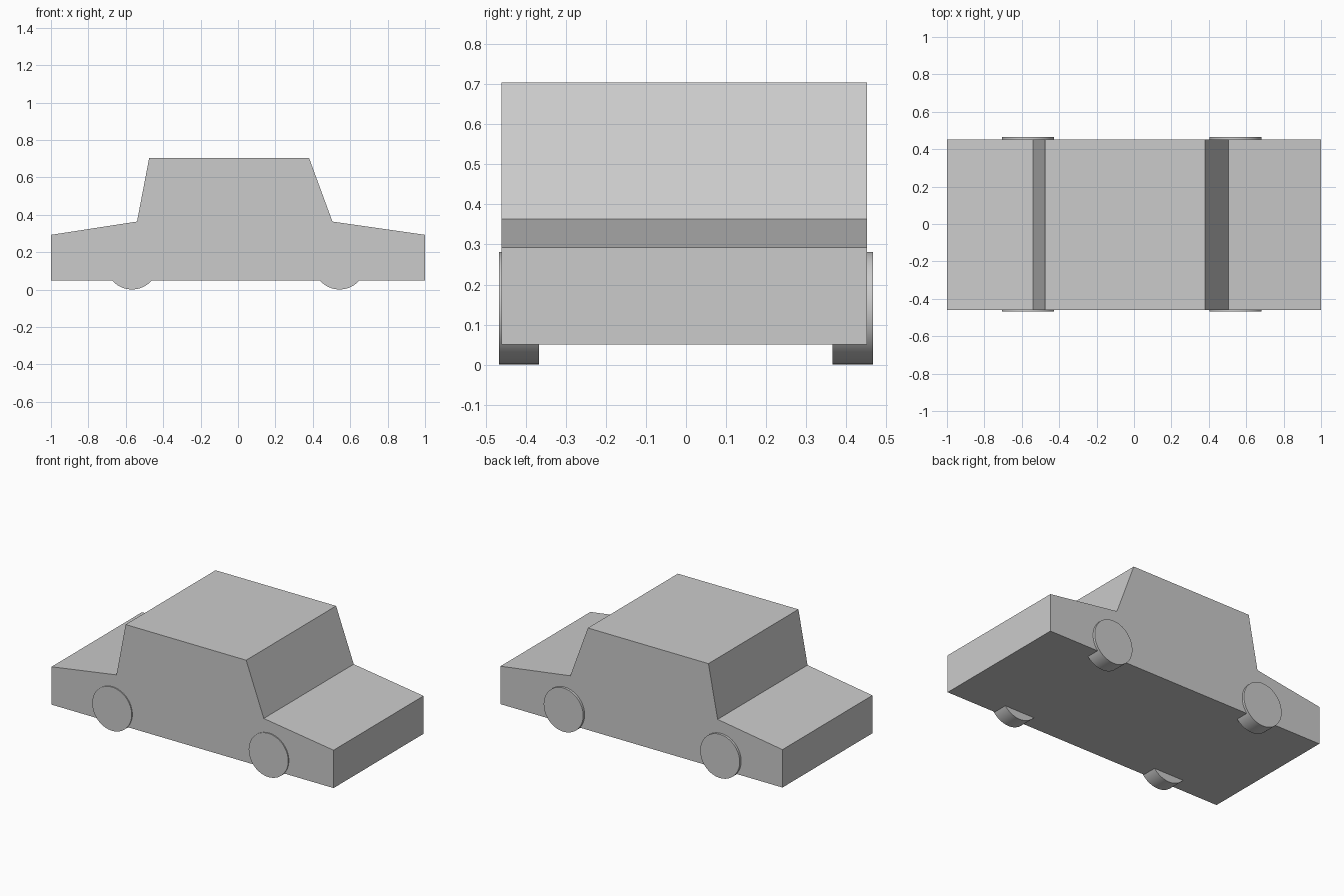
import bpy, bmesh
from math import radians

if "Cube" in bpy.data.objects:
    bpy.data.objects.remove(bpy.data.objects["Cube"])

# Car body: side profile extruded across the width
profile = [(-1, 0.05), (1, 0.05), (1, 0.293), (0.505, 0.364),
           (0.38, 0.704), (-0.475, 0.704), (-0.54, 0.364), (-1, 0.293)]
y_front, y_back = -0.46, 0.451

bm = bmesh.new()
face = bm.faces.new([bm.verts.new((x, y_front, z)) for x, z in profile])
side = bmesh.ops.extrude_face_region(bm, geom=[face])
verts = [g for g in side["geom"] if isinstance(g, bmesh.types.BMVert)]
bmesh.ops.translate(bm, verts=verts, vec=(0, y_back - y_front, 0))
bmesh.ops.recalc_face_normals(bm, faces=bm.faces)
mesh = bpy.data.meshes.new("car_body")
bm.to_mesh(mesh)
bm.free()
bpy.context.collection.objects.link(bpy.data.objects.new("car_body", mesh))


# Wheels: smooth discs poking slightly out of the body sides
def add_wheel(name, x, y):
    bpy.ops.mesh.primitive_cylinder_add(
        vertices=64, radius=0.14, depth=0.1,
        location=(x, y, 0.141), rotation=(radians(90), 0, 0))
    wheel = bpy.context.object
    wheel.name = name
    bpy.ops.object.shade_smooth_by_angle(angle=radians(30))


for end, x in (("rear", -0.567), ("front", 0.543)):
    for flank, y in (("right", -0.417), ("left", 0.416)):
        add_wheel(f"{end}_{flank}_wheel", x, y)
